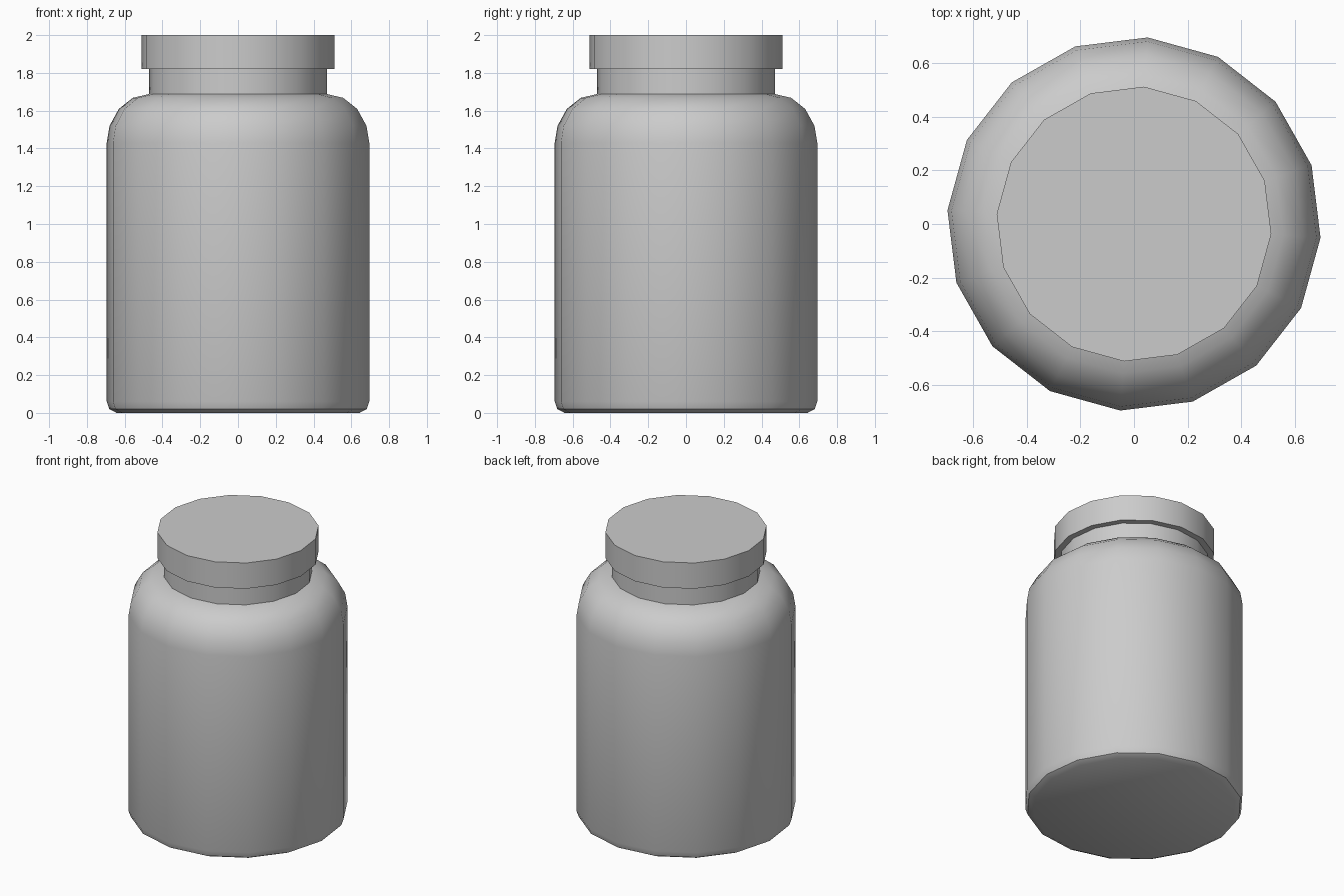
import bpy, bmesh, math

if "Cube" in bpy.data.objects:
    bpy.data.objects.remove(bpy.data.objects["Cube"])

SIDES = 16
TURN = math.radians(-4.2)


def lathe(name, profile, cap_start=False, cap_end=False):
    """Revolve a bottom-to-top (radius, z) profile around z."""
    bm = bmesh.new()
    rings = []
    for r, z in profile:
        ring = []
        for i in range(SIDES):
            a = TURN + 2 * math.pi * i / SIDES
            ring.append(bm.verts.new((r * math.cos(a), r * math.sin(a), z)))
        rings.append(ring)
    for low, high in zip(rings, rings[1:]):
        for i in range(SIDES):
            j = (i + 1) % SIDES
            bm.faces.new((low[i], low[j], high[j], high[i]))
    if cap_start:
        bm.faces.new(rings[0][::-1])
    if cap_end:
        bm.faces.new(rings[-1])
    mesh = bpy.data.meshes.new(name)
    bm.to_mesh(mesh)
    bm.free()
    obj = bpy.data.objects.new(name, mesh)
    bpy.context.collection.objects.link(obj)
    bpy.ops.object.select_all(action='DESELECT')
    obj.select_set(True)
    bpy.context.view_layer.objects.active = obj
    bpy.ops.object.shade_smooth_by_angle(angle=math.radians(30))
    return obj


# Jar body with rounded base, rounded shoulder and straight neck
lathe("jar_body", [
    (0.645, 0.0), (0.683, 0.02), (0.697, 0.06),
    (0.697, 1.43), (0.682, 1.52), (0.632, 1.61), (0.558, 1.668),
    (0.472, 1.688), (0.472, 1.82),
], cap_start=True)

# Lid: overhanging underside, rim and flat top
lathe("lid", [(0.472, 1.82), (0.513, 1.82), (0.513, 2.0)], cap_end=True)
